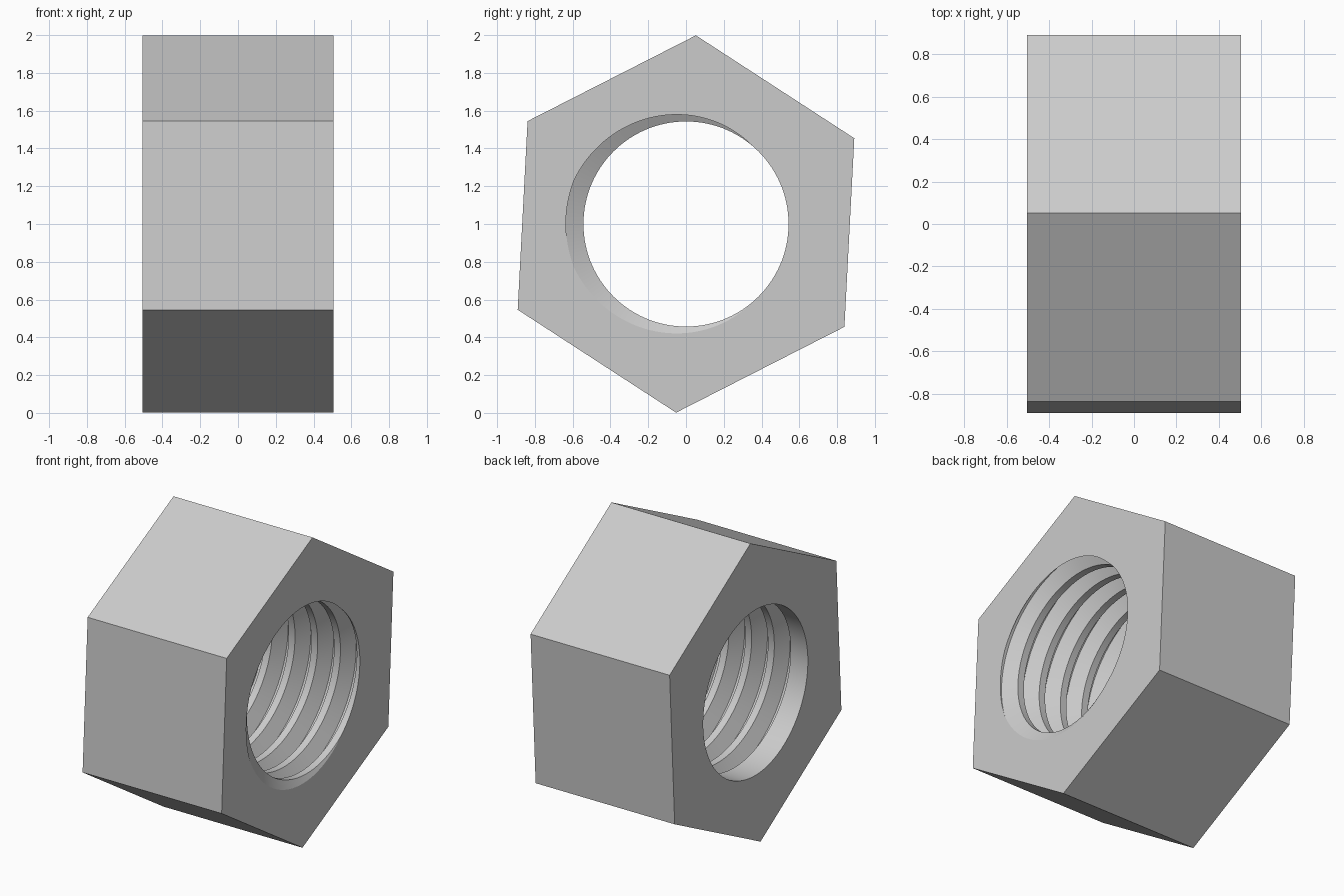
import bpy
import bmesh
from math import cos, sin, pi, radians, hypot

cube = bpy.data.objects.get("Cube")
if cube:
    bpy.data.objects.remove(cube, do_unlink=True)

HALF = 0.505                  # half the width along x
TURN = radians(27)            # angle of the first hexagon corner
MINOR, MAJOR = 0.543, 0.636   # thread crest and root radii
PITCH = 0.165
RUN_IN = -HALF + 0.09         # where the thread groove starts
COLUMNS = 120

metal = bpy.data.materials.new("grey metal")
metal.use_nodes = True
grey = (0.6, 0.6, 0.6, 1)
metal.diffuse_color = grey
metal.node_tree.nodes["Principled BSDF"].inputs["Base Color"].default_value = grey


def hex_radius(a):
    """Distance from the axis to the hexagon at angle a."""
    return cos(pi / 6) / cos((a - TURN) % (pi / 3) - pi / 6)


def radius_at(points, x):
    for (x0, r0), (x1, r1) in zip(points, points[1:]):
        if x0 <= x <= x1:
            return r0 + (r1 - r0) * (x - x0) / (x1 - x0)
    return MINOR


def thread_profile(a):
    """Trapezoid grooves along x at angle a, cut off at both end faces."""
    points = []
    for k in range(-9, 4):
        centre = HALF + PITCH * ((a - pi) / (2 * pi) + k)
        fade = min(max((centre - RUN_IN) / (PITCH * 0.1), 0), 1)
        root = MINOR + (MAJOR - MINOR) * fade
        points += [(centre - PITCH * 0.36, MINOR), (centre - PITCH * 0.06, root),
                   (centre + PITCH * 0.06, root), (centre + PITCH * 0.36, MINOR)]
    ends = {s: radius_at(points, s * HALF) for s in (-1, 1)}
    return [(x, r) if abs(x) < HALF else (HALF if x > 0 else -HALF, ends[1 if x > 0 else -1])
            for x, r in points]


# Loft one closed section (outer wall, end faces, threaded bore) around the axis
bm = bmesh.new()
columns = []
for i in range(COLUMNS + 1):
    a = TURN + 2 * pi * i / COLUMNS
    outer = hex_radius(a)
    section = [(-HALF, outer)] + thread_profile(a) + [(HALF, outer)]
    columns.append([bm.verts.new((x, r * cos(a), 1 + r * sin(a))) for x, r in section])
for c0, c1 in zip(columns, columns[1:]):
    for j in range(len(c0)):
        n = (j + 1) % len(c0)
        bm.faces.new((c0[j], c0[n], c1[n], c1[j]))
bmesh.ops.remove_doubles(bm, verts=bm.verts[:], dist=0.0001)

# Merge each flat outer side into a single face
flat = [e for e in bm.edges
        if all(hypot(v.co.y, v.co.z - 1) > 0.8 for v in e.verts)
        and abs(e.verts[0].co.x - e.verts[1].co.x) > HALF
        and e.is_manifold and e.calc_face_angle() < 0.1]
bmesh.ops.dissolve_edges(bm, edges=flat, use_verts=False)
bmesh.ops.recalc_face_normals(bm, faces=bm.faces[:])

mesh = bpy.data.meshes.new("hex_nut")
bm.to_mesh(mesh)
bm.free()
mesh.materials.append(metal)
nut = bpy.data.objects.new("hex_nut", mesh)
bpy.context.collection.objects.link(nut)

# Smooth thread with crisp edges
bpy.ops.object.select_all(action="DESELECT")
nut.select_set(True)
bpy.context.view_layer.objects.active = nut
bpy.ops.object.shade_smooth_by_angle(angle=radians(25))
